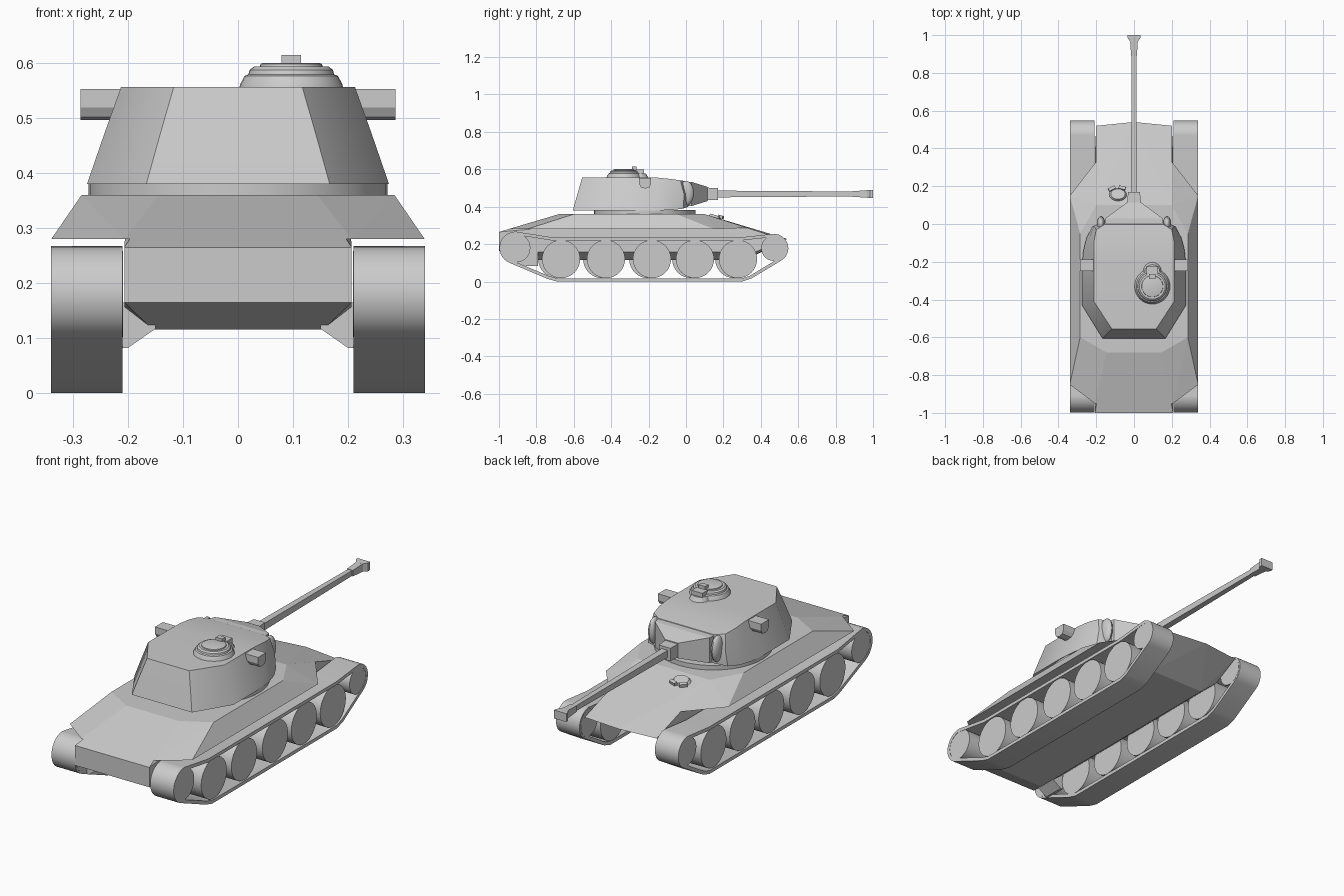
import bpy, bmesh
from math import radians, cos, sin, pi
from mathutils import Matrix, Vector

if "Cube" in bpy.data.objects:
    bpy.data.objects.remove(bpy.data.objects["Cube"])


def finish(name, bm, smooth=False):
    bmesh.ops.recalc_face_normals(bm, faces=bm.faces)
    me = bpy.data.meshes.new(name)
    bm.to_mesh(me)
    bm.free()
    ob = bpy.data.objects.new(name, me)
    bpy.context.collection.objects.link(ob)
    if smooth:
        bpy.context.view_layer.objects.active = ob
        ob.select_set(True)
        bpy.ops.object.shade_smooth_by_angle(angle=radians(32))
        ob.select_set(False)
    return ob


def solid(name, pts, mirror=False):
    """Convex faceted block around the given points."""
    bm = bmesh.new()
    for p in set(pts) | ({(-x, y, z) for x, y, z in pts} if mirror else set()):
        bm.verts.new(p)
    res = bmesh.ops.convex_hull(bm, input=bm.verts)
    loose = [v for v in bm.verts if not v.link_faces]
    bmesh.ops.delete(bm, geom=loose, context='VERTS')
    bmesh.ops.dissolve_limit(bm, angle_limit=radians(1.5), verts=bm.verts, edges=bm.edges)
    return finish(name, bm)


def box(name, x0, x1, y0, y1, z0, z1):
    return solid(name, [(x, y, z) for x in (x0, x1) for y in (y0, y1) for z in (z0, z1)])


def loft(name, rings, smooth=False, caps=True, closed=False):
    """Skin closed rings of equal length."""
    bm = bmesh.new()
    vs = [[bm.verts.new(p) for p in r] for r in rings]
    n = len(rings[0])
    pairs = list(zip(vs, vs[1:])) + ([(vs[-1], vs[0])] if closed else [])
    for a, b in pairs:
        for i in range(n):
            j = (i + 1) % n
            bm.faces.new((a[i], a[j], b[j], b[i]))
    if caps:  # strips across the symmetric halves
        for r in (vs[0], vs[-1]):
            for i in range(n // 2 - 1):
                bm.faces.new((r[i], r[i + 1], r[n - 2 - i], r[n - 1 - i]))
    return finish(name, bm, smooth)


def circle(r, z, cx, cy, n=32):
    return [(cx + r * sin(2 * pi * i / n), cy + r * cos(2 * pi * i / n), z) for i in range(n)]


def wheel(name, x, y, z, r, width):
    bm = bmesh.new()
    m = Matrix.Translation((x, y, z)) @ Matrix.Rotation(pi / 2, 4, 'Y')
    bmesh.ops.create_cone(bm, cap_ends=True, segments=32, radius1=r, radius2=r, depth=width, matrix=m)
    return finish(name, bm, True)


# Hull: central tub with pointed nose, and flared upper sponsons
solid("hull_tub", [(.207, -1, .265), (.207, -1, .165), (.207, -.9, .157), (.155, -.88, .115),
                   (.155, .32, .115), (.207, .37, .157), (.2, .52, .225), (0, .54, .228),
                   (.2, .1, .36), (.145, -.68, .36)], True)
solid("hull_sponsons", [(.207, -.95, .28), (.34, -.85, .28), (.34, .15, .28), (.2, .33, .287),
                        (.145, -.68, .36), (.285, -.6, .36), (.285, -.05, .36), (.2, .1, .36)], True)

# Track outline (y, z)
arc = lambda cy, cz, r, a, b: [(cy + r * cos(radians(a + (b - a) * i / 16)),
                                cz + r * sin(radians(a + (b - a) * i / 16))) for i in range(17)]
outline = (arc(-.91, .18, .087, 90, 248) + [(-.74, .014), (-.69, 0), (.3, 0), (.35, .016)]
           + arc(.47, .178, .077, -60, 90) + [(.3, .237), (-.72, .237)])


def inset(pts, d):
    out = []
    for i, p in enumerate(pts):
        a, b = Vector(pts[i - 1]), Vector(pts[(i + 1) % len(pts)])
        t = (b - a).normalized()
        out.append((p[0] - t.y * d, p[1] + t.x * d))
    return out


inner = inset(outline, .017)
for s, side in ((1, "right"), (-1, "left")):
    at = lambda pts, x: [(s * x, y, z) for y, z in pts]
    loft(f"track_{side}", [at(outline, .21), at(outline, .34), at(inner, .34), at(inner, .21)],
         True, caps=False, closed=True)
    # Running gear; the left side sits slightly further back
    shift = 0 if s > 0 else -.02
    for i, y in enumerate((-.668, -.428, -.182, .048, .278)):
        wheel(f"road_wheel_{side}_{i + 1}", s * .272, y + shift, .12, .102, .124)
    wheel(f"drive_wheel_{side}", s * .274, -.91, .18, .078, .13)
    wheel(f"idler_wheel_{side}", s * .274, .47, .178, .068, .13)
    solid(f"final_drive_{side}", [(s * x, y, z) for y in (-.9, -.79) for x, z in
                                  ((.15, .117), (.2, .082), (.213, .082), (.213, .165), (.15, .165))])
    # Rangefinder end housing
    solid(f"rangefinder_{side}", [(s * x, y, z) for x in (.18, .287) for y, z in
                                  ((-.25, .553), (-.187, .553), (-.187, .52), (-.197, .502),
                                   (-.218, .497), (-.24, .502), (-.25, .52))])
    # Rounded cheek beside the mantlet
    bm = bmesh.new()
    bmesh.ops.create_uvsphere(bm, u_segments=16, v_segments=10, radius=1,
                              matrix=Matrix.Translation((s * .175, .0, .472)) @ Matrix.Diagonal((.022, .042, .066, 1)))
    finish(f"mantlet_cheek_{side}", bm, True)

# Turret ring and turret body
ring = [circle(.272, z, 0, -.22, 40) for z in (.355, .383)]
loft("turret_ring", ring, True)


def both(half):
    return half + [(-x, y, z) for x, y, z in reversed(half)]


low = [(.167, -.605, .38), (.275, -.43, .38), (.275, -.22, .38), (.268, -.14, .38),
       (.25, -.07, .383), (.222, -.015, .39), (.165, .012, .4)]
mid = [(.142, -.58, .47), (.244, -.42, .47), (.244, -.22, .47), (.243, -.14, .468),
       (.235, -.07, .465), (.212, -.01, .465), (.16, .018, .465)]
top = [(.117, -.555, .557), (.213, -.41, .557), (.213, -.22, .557), (.213, -.16, .556),
       (.211, -.09, .549), (.2, -.03, .541), (.155, -.002, .536)]
loft("turret", [both(low), both(mid), both(top)], True)

# Gun: mantlet, collar, square-sided barrel, muzzle brake
GZ = .468


def section(y, w, h):
    return [(w, y, GZ - h), (w, y, GZ + h), (-w, y, GZ + h), (-w, y, GZ - h)]


solid("mantlet", section(-.02, .158, .066) + section(.03, .152, .064)
      + section(.05, .125, .058) + section(.115, .036, .038))
solid("gun_collar", section(.1, .036, .034) + section(.17, .032, .032))
solid("gun_barrel", section(.16, .017, .018) + section(.92, .012, .013))
solid("muzzle_sleeve", section(.89, .016, .015) + section(.97, .019, .02))
solid("muzzle_flange", section(.965, .019, .02) + section(.985, .034, .021) + section(1, .034, .021))

# Commander's cupola with sight
CX, CY = .097, -.33
loft("cupola", [circle(r, z, CX, CY) for r, z in
                ((.095, .553), (.093, .562), (.085, .577), (.078, .58), (.076, .588), (.068, .594))], True)
loft("cupola_lid", [circle(r, z, CX, CY) for r, z in ((.058, .59), (.056, .599), (.05, .601))], True)
solid("cupola_front_fairing", circle(.05, .553, CX, -.25, 16) + circle(.04, .578, CX, -.255, 16))
box("sight_base", CX - .03, CX + .03, -.27, -.225, .575, .599)
box("cupola_sight", CX - .018, CX + .018, -.29, -.265, .59, .615)

# Driver's hatch on the glacis with two periscopes
tilt = Matrix.Translation((-.085, .155, .343)) @ Matrix.Rotation(radians(-17), 4, 'X')
bm = bmesh.new()
bmesh.ops.create_cone(bm, cap_ends=True, segments=20, radius1=.055, radius2=.038, depth=.024,
                      matrix=tilt @ Matrix.Diagonal((1, .75, 1, 1)))
finish("driver_hatch", bm, True)
for i, (dx, dy, turn) in enumerate(((-.032, .03, 30), (.022, .034, -15))):
    bm = bmesh.new()
    bmesh.ops.create_cube(bm, size=1, matrix=tilt @ Matrix.Translation((dx, dy, .012))
                          @ Matrix.Rotation(radians(turn), 4, 'Z') @ Matrix.Diagonal((.036, .016, .016, 1)))
    finish(f"driver_periscope_{i + 1}", bm)
